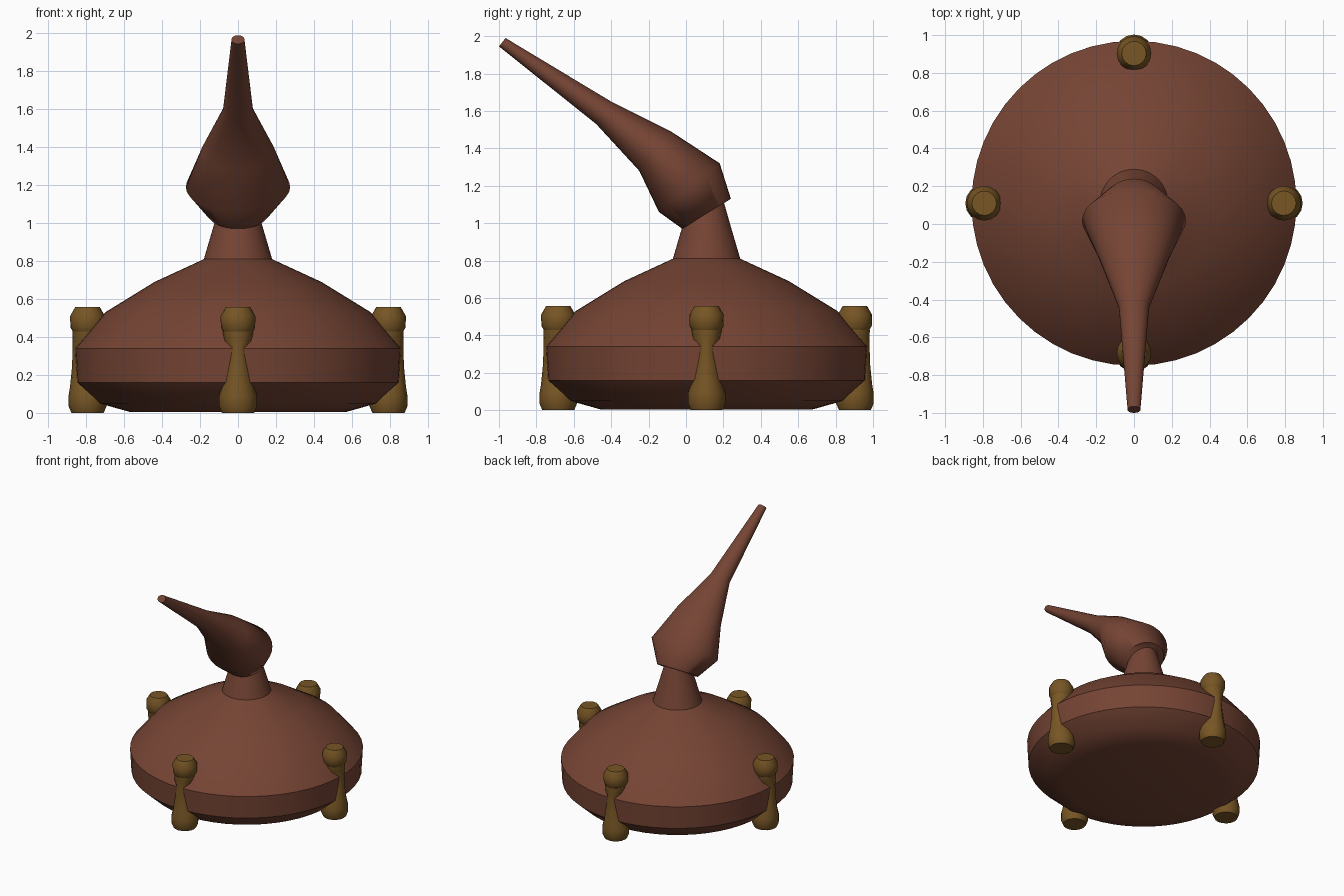
import bpy, bmesh, math
from mathutils import Vector

if "Cube" in bpy.data.objects:
    bpy.data.objects.remove(bpy.data.objects["Cube"])


def material(name, color):
    m = bpy.data.materials.new(name)
    m.diffuse_color = (*color, 1)
    m.use_nodes = True
    m.node_tree.nodes["Principled BSDF"].inputs["Base Color"].default_value = m.diffuse_color
    return m


COPPER = material("brown copper", (0.178, 0.058, 0.034))
BRASS = material("dark brass", (0.185, 0.092, 0.018))
CY = 0.11  # y of the vessel axis


def loft(name, rings, sides, mat, angle):
    """Skin rings given as (centre, u axis, v axis) and cap both ends."""
    bm = bmesh.new()
    loops = []
    for c, u, v in rings:
        c, u, v = Vector(c), Vector(u), Vector(v)
        loops.append([bm.verts.new(c + u * math.cos(t) + v * math.sin(t))
                      for t in (2 * math.pi * i / sides for i in range(sides))])
    for a, b in zip(loops, loops[1:]):
        for i in range(sides):
            j = (i + 1) % sides
            bm.faces.new((a[i], a[j], b[j], b[i]))
    bm.faces.new(loops[0])
    bm.faces.new(loops[-1])
    bmesh.ops.recalc_face_normals(bm, faces=bm.faces)
    mesh = bpy.data.meshes.new(name)
    bm.to_mesh(mesh)
    bm.free()
    mesh.materials.append(mat)
    ob = bpy.data.objects.new(name, mesh)
    bpy.context.collection.objects.link(ob)
    bpy.ops.object.select_all(action='DESELECT')
    ob.select_set(True)
    bpy.context.view_layer.objects.active = ob
    bpy.ops.object.shade_smooth_by_angle(angle=math.radians(angle))
    return ob


# Round pot body with the tapering neck
body = [(0.57, 0.005), (0.73, 0.05), (0.85, 0.16), (0.86, 0.34), (0.70, 0.53),
        (0.44, 0.69), (0.18, 0.81), (0.13, 0.98), (0.09, 1.12)]
loft("pot_body", [((0, CY, z), (r, 0, 0), (0, r, 0)) for r, z in body],
     48, COPPER, 40)

# Bent head and spout: lower (y, z), upper (y, z) and half width of each ring
spout = [((-0.02, 0.97), (0.24, 1.13), 0.16),
         ((-0.145, 1.06), (0.18, 1.32), 0.275),
         ((-0.25, 1.28), (-0.08, 1.49), 0.19),
         ((-0.48, 1.53), (-0.40, 1.65), 0.08),
         ((-1.0, 1.945), (-0.965, 1.99), 0.034)]
rings = []
for (y0, z0), (y1, z1), w in spout:
    rings.append(((0, (y0 + y1) / 2, (z0 + z1) / 2), (w, 0, 0),
                  (0, (y1 - y0) / 2, (z1 - z0) / 2)))
loft("head_and_spout", rings, 32, COPPER, 60)

# Four legs: (tangential radius, radial radius, height)
leg = [(0.085, 0.085, 0.0), (0.10, 0.10, 0.035), (0.10, 0.10, 0.09),
       (0.085, 0.092, 0.14), (0.068, 0.082, 0.24), (0.055, 0.078, 0.345),
       (0.075, 0.078, 0.38), (0.08, 0.08, 0.43)]
knob = [(0.075, 0.075, 0.425), (0.09, 0.09, 0.45), (0.092, 0.092, 0.51),
        (0.065, 0.065, 0.557)]
for name, a in (("right", 0), ("back", 90), ("left", 180), ("front", 270)):
    out = Vector((round(math.cos(math.radians(a))),
                  round(math.sin(math.radians(a))), 0))
    side = Vector((-out.y, out.x, 0))
    base = Vector((0, CY, 0)) + out * 0.793
    for part, prof in (("leg", leg), ("knob", knob)):
        loft(name + "_" + part,
             [(base + Vector((0, 0, z)), out * r, side * t) for t, r, z in prof],
             16, BRASS, 50)
